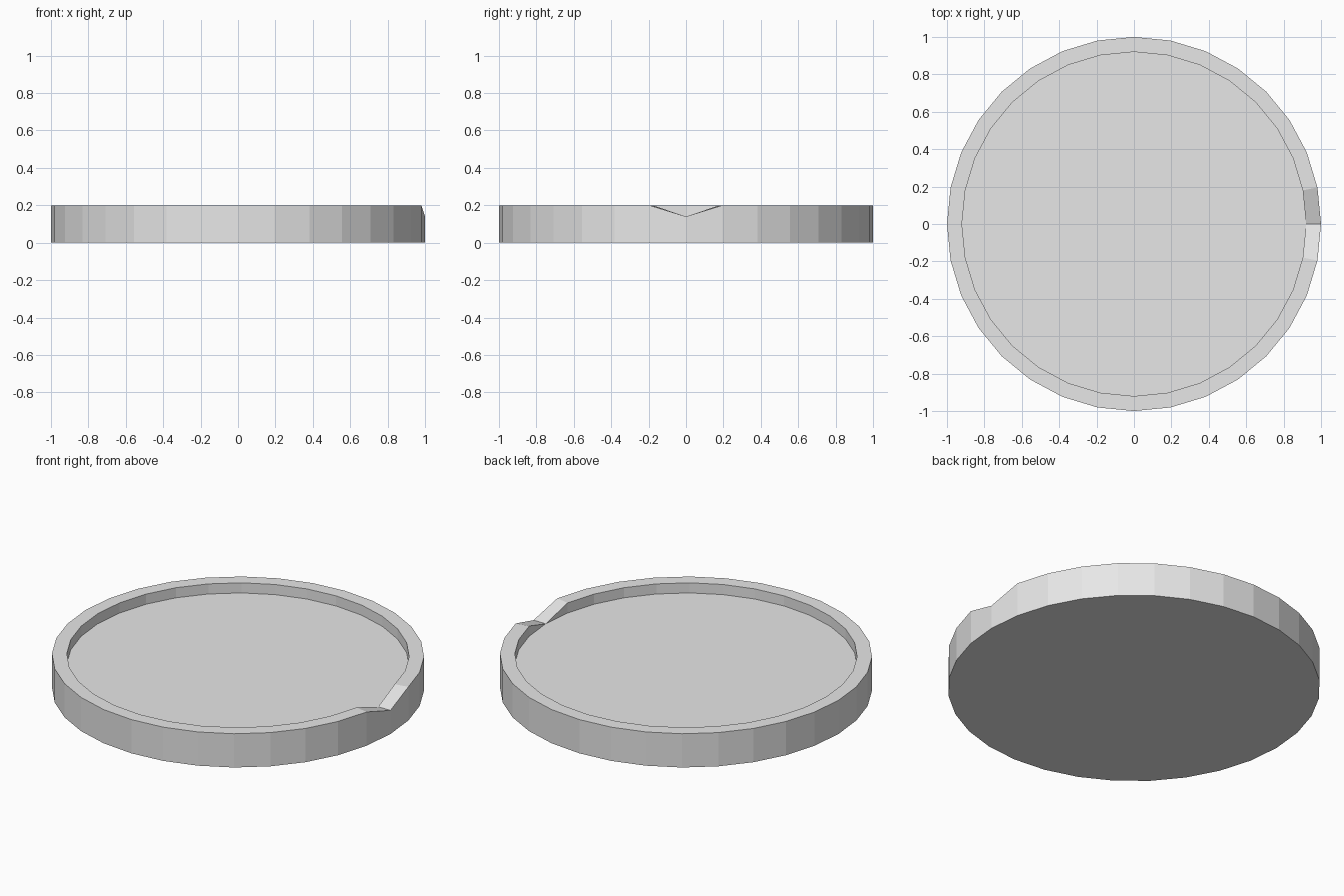
import bpy, bmesh, math

if "Cube" in bpy.data.objects:
    bpy.data.objects.remove(bpy.data.objects["Cube"])

SIDES = 32
OUTER, INNER = 1.0, 0.92
RIM_Z, FLOOR_Z = 0.20, 0.14

grey = bpy.data.materials.new("light_grey")
grey.diffuse_color = (0.8, 0.8, 0.8, 1)
grey.use_nodes = True
grey.node_tree.nodes["Principled BSDF"].inputs["Base Color"].default_value = grey.diffuse_color

bm = bmesh.new()


def ring(radius, z, spout_z=None):
    """Ring of vertices; the first one (on +x) may be lowered to form the spout."""
    verts = []
    for i in range(SIDES):
        a = 2 * math.pi * i / SIDES
        h = spout_z if (i == 0 and spout_z is not None) else z
        verts.append(bm.verts.new((radius * math.cos(a), radius * math.sin(a), h)))
    return verts


def bridge(low, high):
    for i in range(SIDES):
        j = (i + 1) % SIDES
        bm.faces.new((low[i], low[j], high[j], high[i]))


# Shallow dish: base, outer wall, notched rim, inner wall, floor
base = ring(OUTER, 0)
rim_out = ring(OUTER, RIM_Z, FLOOR_Z)
rim_in = ring(INNER, RIM_Z, FLOOR_Z)
floor = ring(INNER, FLOOR_Z)
bm.faces.new(base[::-1])
bridge(base, rim_out)
bridge(rim_out, rim_in)
bridge(rim_in, floor)
bm.faces.new(floor)

# The spout's bottom meets the floor
bmesh.ops.remove_doubles(bm, verts=bm.verts, dist=1e-5)
bmesh.ops.recalc_face_normals(bm, faces=bm.faces)

mesh = bpy.data.meshes.new("dish")
bm.to_mesh(mesh)
bm.free()
mesh.materials.append(grey)
dish = bpy.data.objects.new("dish", mesh)
bpy.context.collection.objects.link(dish)
